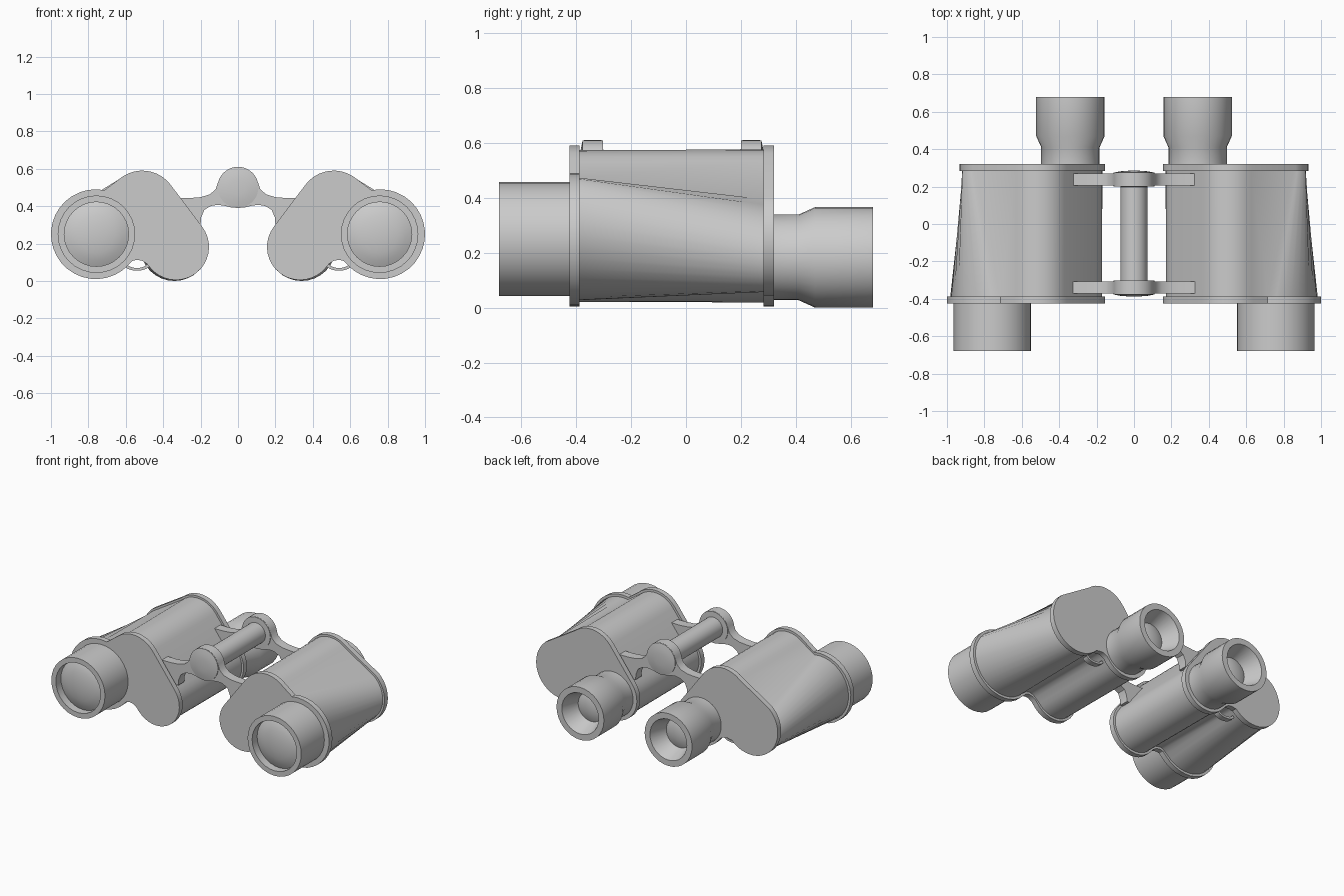
import bpy, bmesh
from math import sin, cos, radians, pi

if "Cube" in bpy.data.objects:
    bpy.data.objects.remove(bpy.data.objects["Cube"])


def finish(bm, name, mirror=True):
    bmesh.ops.recalc_face_normals(bm, faces=bm.faces)
    me = bpy.data.meshes.new(name)
    bm.to_mesh(me)
    bm.free()
    ob = bpy.data.objects.new(name, me)
    bpy.context.collection.objects.link(ob)
    bpy.ops.object.select_all(action='DESELECT')
    ob.select_set(True)
    bpy.context.view_layer.objects.active = ob
    bpy.ops.object.shade_smooth_by_angle(angle=radians(30))
    if mirror:
        ob.modifiers.new("mirror", 'MIRROR').use_mirror_merge = False
    return ob


def loft(name, sections, mirror=True):
    """Sections are (xz outline, y); outlines share a point count."""
    bm = bmesh.new()
    rings = [[bm.verts.new((x, y, z)) for x, z in pts] for pts, y in sections]
    n = len(rings[0])
    for a, b in zip(rings, rings[1:]):
        for i in range(n):
            j = (i + 1) % n
            bm.faces.new((a[i], a[j], b[j], b[i]))
    bm.faces.new(rings[0])
    bm.faces.new(rings[-1])
    return finish(bm, name, mirror)


def lathe(name, cx, cz, profile, mirror=True, n=32):
    """Turn (radius, y) points around a y-parallel axis."""
    bm = bmesh.new()
    rings = []
    for r, y in profile:
        k = n if r > 0 else 1
        rings.append([bm.verts.new((cx + r * cos(2 * pi * i / n), y,
                                    cz + r * sin(2 * pi * i / n))) for i in range(k)])
    for a, b in zip(rings, rings[1:]):
        for i in range(n):
            j = (i + 1) % n
            quad = [a[i % len(a)], a[j % len(a)], b[j % len(b)], b[i % len(b)]]
            bm.faces.new(list(dict.fromkeys(quad)))
    return finish(bm, name, mirror)


def arc(cx, cz, r, a0, a1, n):
    return [(cx + r * cos(radians(a0 + (a1 - a0) * i / n)),
             cz + r * sin(radians(a0 + (a1 - a0) * i / n))) for i in range(n + 1)]


def outline(back, d):
    """Prism housing outline: outer lobe, top hump, inner lobe, strap notch."""
    if back:
        pts = arc(0.725, 0.25, 0.207 - d, -137, 48, 22)
    else:
        pts = arc(0.76, 0.25, 0.24 - d, -137, 101, 22)
    pts += arc(0.512, 0.40, 0.19 - d, 49, 143, 10)
    pts += arc(0.332, 0.182, 0.177 - d, 143, 320, 18)
    pts += [(0.487, 0.092 + d), (0.512, 0.108 + d), (0.54, 0.113 + d), (0.565, 0.107 + d)]
    return pts


# Housings and their end plates
loft("housing", [(outline(False, 0.016), -0.40), (outline(True, 0.014), 0.295)])
loft("front_plate", [(outline(False, 0), -0.425), (outline(False, 0), -0.388)])
loft("back_plate", [(outline(True, 0), 0.283), (outline(True, 0), 0.32)])

# Objective tubes with recessed domed lenses
lathe("objective_tube", 0.757, 0.25,
      [(0, -0.41), (0.207, -0.41), (0.207, -0.68), (0.172, -0.68), (0.172, -0.62), (0, -0.62)])
lathe("objective_lens", 0.757, 0.25,
      [(0.172, -0.625), (0.14, -0.640), (0.10, -0.651), (0.05, -0.658), (0, -0.66)])

# Eyepieces with funnel-shaped cups
lathe("eyepiece", 0.34, 0.183,
      [(0, 0.305), (0.156, 0.305), (0.156, 0.41), (0.183, 0.47), (0.183, 0.68),
       (0.142, 0.68), (0.10, 0.56), (0, 0.56)])
lathe("eyepiece_lens", 0.34, 0.183,
      [(0.10, 0.56), (0.075, 0.57), (0.04, 0.577), (0, 0.58)])

# Strap loops bridging the notch under each housing
loop = arc(0.54, 0.093, 0.07, 195, 345, 10)
loop = [(x, 0.09 + (z - 0.093) * 0.5) for x, z in loop]
inner = [(0.54 + (x - 0.54) * 0.85, z + 0.014) for x, z in reversed(loop)]
loft("strap_loop", [(loop + inner, 0.22), (loop + inner, 0.26)])

# Hinge bridges: knuckle in the middle, an arm into each housing
half = arc(0, 0.5, 0.11, 90, 15, 8)
half += [(0.12, 0.49), (0.15, 0.463), (0.2, 0.448), (0.26, 0.443), (0.335, 0.443),
         (0.30, 0.30), (0.2, 0.30), (0.197, 0.34), (0.18, 0.38), (0.145, 0.401),
         (0.11, 0.407), (0.075, 0.403), (0.04, 0.394), (0, 0.39)]
bridge = half + [(-x, z) for x, z in reversed(half[1:-1])]
for side, y0, y1, s in (("front", -0.372, -0.307, -1), ("back", 0.205, 0.270, 1)):
    loft(side + "_hinge_bridge", [(bridge, y0), (bridge, y1)], mirror=False)
    mid = (y0 + y1) / 2
    lathe(side + "_hinge_knuckle", 0, 0.5,
          [(0, mid - s * 0.041), (0.109, mid - s * 0.037), (0.109, mid + s * 0.037),
           (0.075, mid + s * 0.044), (0.04, mid + s * 0.047), (0, mid + s * 0.048)], mirror=False)

# Hinge axle
lathe("hinge_axle", 0, 0.5, [(0, -0.34), (0.072, -0.34), (0.072, 0.24), (0, 0.24)], mirror=False)
